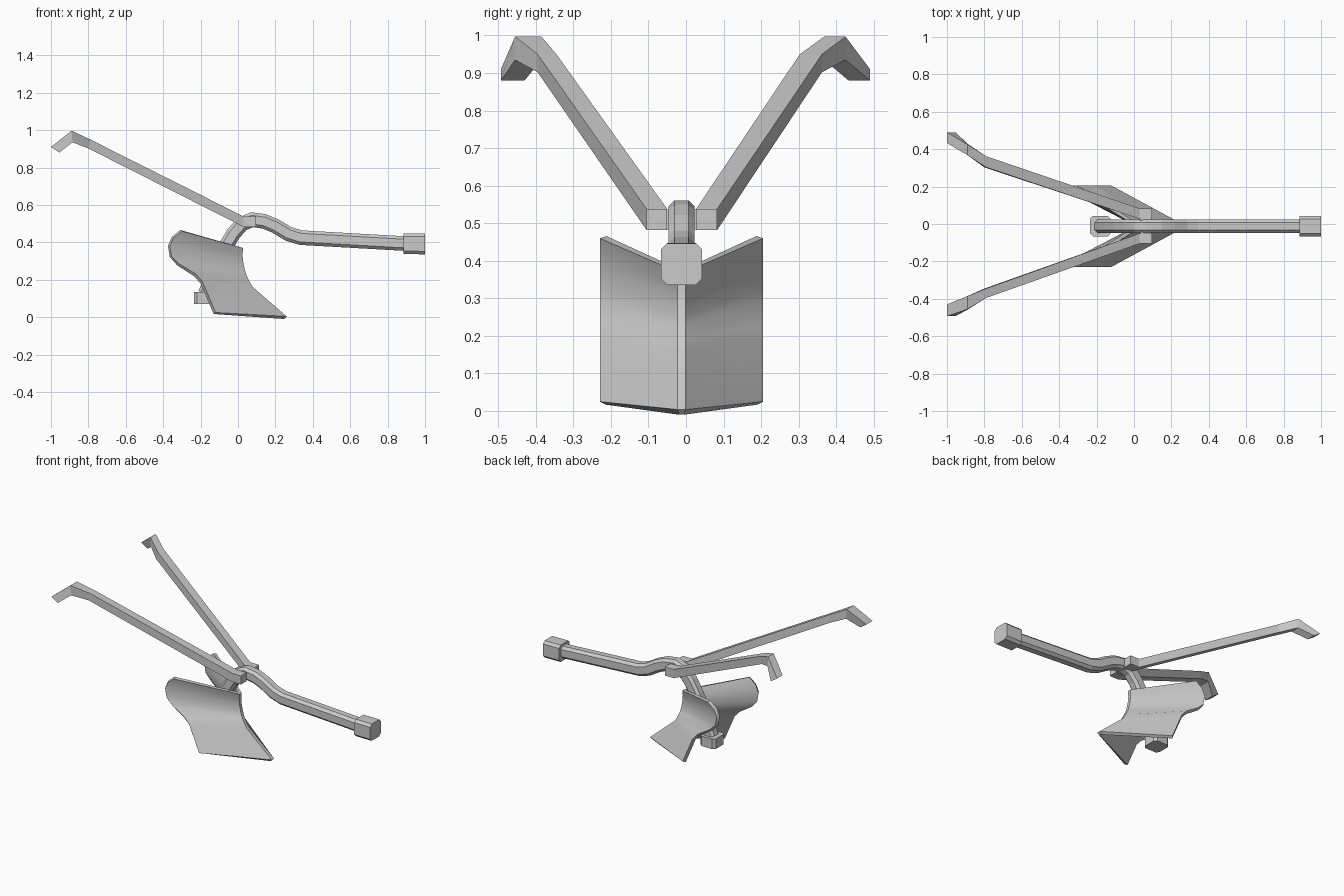
import bpy, bmesh, math
from mathutils import Vector

if "Cube" in bpy.data.objects:
    bpy.data.objects.remove(bpy.data.objects["Cube"])

CY = -0.012  # middle plane of the plough


def make_object(name, verts, faces):
    mesh = bpy.data.meshes.new(name)
    bm = bmesh.new()
    vs = [bm.verts.new(v) for v in verts]
    for f in faces:
        bm.faces.new([vs[i] for i in f])
    bmesh.ops.recalc_face_normals(bm, faces=bm.faces[:])
    bm.to_mesh(mesh)
    bm.free()
    ob = bpy.data.objects.new(name, mesh)
    bpy.context.collection.objects.link(ob)
    return ob


def loft(name, rings):
    n = len(rings[0])
    verts = [p for r in rings for p in r]
    faces = [[i * n + j, i * n + (j + 1) % n, (i + 1) * n + (j + 1) % n, (i + 1) * n + j]
             for i in range(len(rings) - 1) for j in range(n)]
    faces += [list(range(n)), list(range(len(verts) - n, len(verts)))]
    return make_object(name, verts, faces)


def chamfered_sweep(name, path, hw, hh, c):
    # sweep a chamfered rectangle along a path in the xz plane
    section = [(hw, hh - c), (hw - c, hh), (c - hw, hh), (-hw, hh - c),
               (-hw, c - hh), (c - hw, -hh), (hw - c, -hh), (hw, c - hh)]
    pts = [Vector(p) for p in path]
    rings = []
    for i, p in enumerate(pts):
        a = (p - pts[i - 1]).normalized() if i else None
        b = (pts[i + 1] - p).normalized() if i < len(pts) - 1 else None
        d = ((a or b) + (b or a)).normalized()
        k = 1 / max(0.5, d.dot(a or b))
        nrm = Vector((-d.y, d.x)) * k
        rings.append([(p.x + nrm.x * v, CY + u, p.y + nrm.y * v) for u, v in section])
    return loft(name, rings)


# curved main beam, arching over and down to the foot
chamfered_sweep("main_beam",
                [(0.9, 0.393), (0.335, 0.425), (0.27, 0.445), (0.2, 0.487), (0.14, 0.512),
                 (0.075, 0.521), (0.02, 0.497), (-0.025, 0.445), (-0.07, 0.37),
                 (-0.125, 0.25), (-0.175, 0.125)], 0.035, 0.039, 0.016)

# end caps of the beam
chamfered_sweep("hitch_cap", [(0.885, 0.392), (1.0, 0.391)], 0.055, 0.055, 0.016)
chamfered_sweep("foot_cap", [(-0.18, 0.135), (-0.18, 0.07)], 0.055, 0.055, 0.016)

# handles: top xz, bottom xz, then inner and outer distance for each side
stations = [((0.095, 0.538), (0.095, 0.482), 0.027, 0.083, 0.05, 0.105),
            ((0.03, 0.538), (0.03, 0.482), 0.027, 0.083, 0.05, 0.105),
            ((-0.79, 0.95), (-0.80, 0.902), 0.303, 0.362, 0.345, 0.395),
            ((-0.89, 0.997), (-0.885, 0.935), 0.368, 0.425, 0.385, 0.455),
            ((-1.0, 0.91), (-0.955, 0.88), 0.433, 0.49, 0.43, 0.493)]
for name, side, k in (("left_handle", 1, 2), ("right_handle", -1, 4)):
    loft(name, [[(s[0][0], side * s[k], s[0][1]), (s[0][0], side * s[k + 1], s[0][1]),
                 (s[1][0], side * s[k + 1], s[1][1]), (s[1][0], side * s[k], s[1][1])]
                for s in stations])

# bracket joining the handles to the beam
chamfered_sweep("handle_bracket", [(0.035, 0.51), (0.09, 0.51)], 0.08, 0.026, 0.002)

# double mouldboard: leading edge profile and wing edge profile
nose = [(0.26, 0.004), (0.08, 0.16), (0.062, 0.19), (0.045, 0.225), (0.036, 0.255),
        (0.027, 0.3), (0.024, 0.335), (0.027, 0.37)]
wing = [(-0.12, 0.025), (-0.19, 0.19), (-0.225, 0.23), (-0.315, 0.285), (-0.355, 0.325),
        (-0.365, 0.38), (-0.345, 0.425), (-0.30, 0.46)]
verts, faces = [], []
for (nx, nz), (wx, wz) in zip(nose, wing):
    verts += [(wx, CY - 0.217, wz), (nx, CY - 0.011, nz), (nx, CY + 0.011, nz), (wx, CY + 0.217, wz)]
for i in range(len(nose) - 1):
    for j in range(3):
        a = i * 4 + j
        faces.append([a, a + 1, a + 5, a + 4])
board = make_object("mouldboard", verts, faces)
if sum(p.normal.x * p.area for p in board.data.polygons) < 0:
    board.data.flip_normals()
solid = board.modifiers.new("thickness", 'SOLIDIFY')
solid.thickness = 0.02
solid.offset = -1
bpy.context.view_layer.objects.active = board
board.select_set(True)
bpy.ops.object.modifier_apply(modifier="thickness")
bpy.ops.object.shade_smooth_by_angle(angle=math.radians(35))
